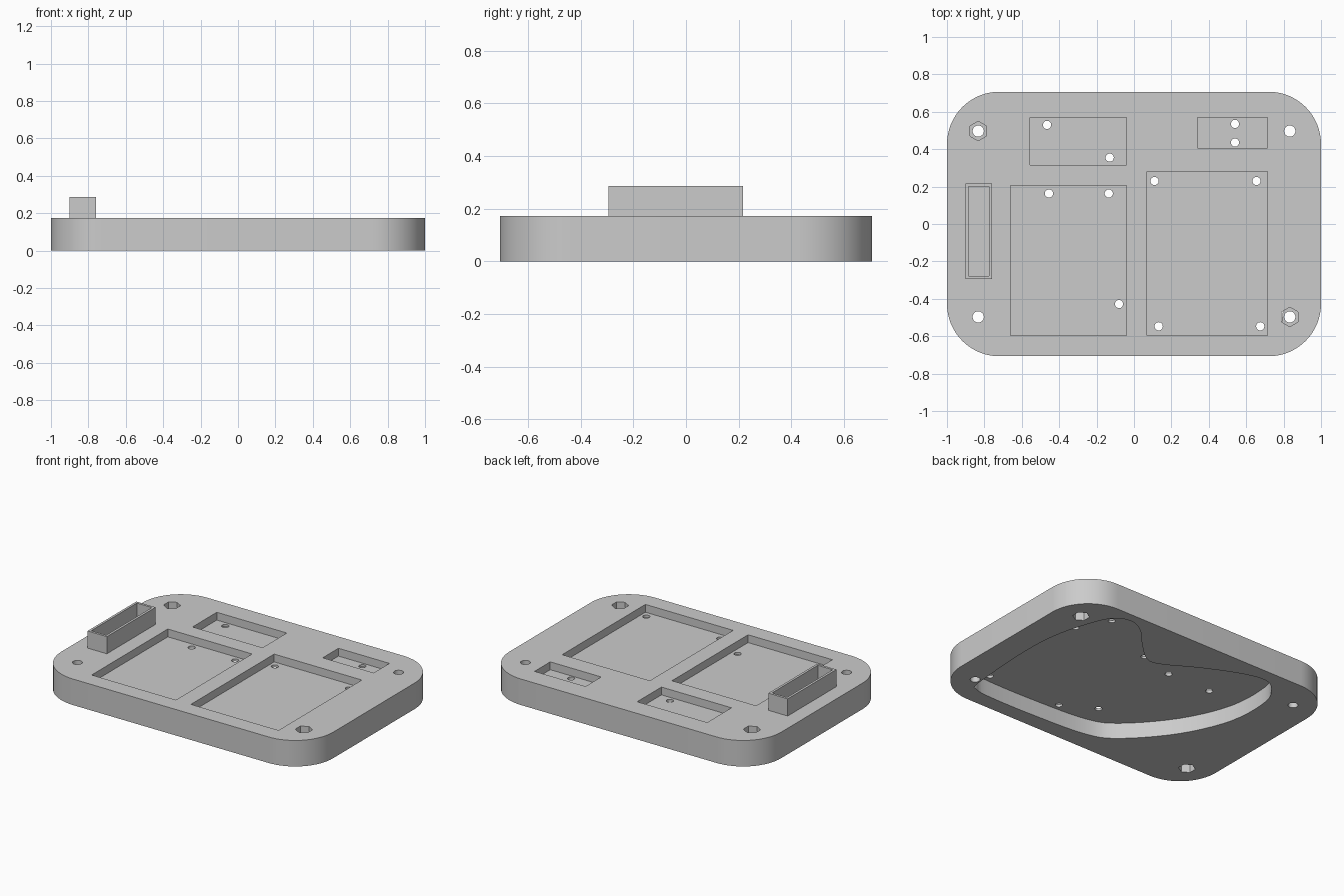
import bpy, bmesh, math
from mathutils import Vector

cube = bpy.data.objects.get("Cube")
if cube:
    bpy.data.objects.remove(cube, do_unlink=True)

TOP = 0.173          # plate thickness
POCKET = 0.121       # floor of the upper pockets
RECESS = 0.105       # ceiling of the underside recess
NUT = 0.07           # nut trap depth

grey = bpy.data.materials.new("matte_grey")
grey.use_nodes = True
grey.diffuse_color = (0.6, 0.6, 0.6, 1)
grey.node_tree.nodes["Principled BSDF"].inputs["Base Color"].default_value = (0.6, 0.6, 0.6, 1)


def prism(name, outline, z0, z1):
    """Extrude a flat outline from z0 to z1."""
    bm = bmesh.new()
    base = bm.faces.new([bm.verts.new((x, y, z0)) for x, y in outline])
    side = bmesh.ops.extrude_face_region(bm, geom=[base])
    verts = [v for v in side["geom"] if isinstance(v, bmesh.types.BMVert)]
    bmesh.ops.translate(bm, verts=verts, vec=(0, 0, z1 - z0))
    bmesh.ops.recalc_face_normals(bm, faces=bm.faces)
    mesh = bpy.data.meshes.new(name)
    bm.to_mesh(mesh)
    bm.free()
    mesh.materials.append(grey)
    obj = bpy.data.objects.new(name, mesh)
    bpy.context.collection.objects.link(obj)
    return obj


def rect(x0, x1, y0, y1):
    return [(x0, y0), (x1, y0), (x1, y1), (x0, y1)]


def ring(x, y, r, sides, turn=0.0):
    steps = [turn + 2 * math.pi * i / sides for i in range(sides)]
    return [(x + r * math.cos(a), y + r * math.sin(a)) for a in steps]


def rounded(hx, hy, r, steps=16):
    pts = []
    for q, (sx, sy) in enumerate([(1, 1), (-1, 1), (-1, -1), (1, -1)]):
        for i in range(steps + 1):
            a = math.pi / 2 * (q + i / steps)
            pts.append((sx * (hx - r) + r * math.cos(a), sy * (hy - r) + r * math.sin(a)))
    return pts


def smooth_loop(points, steps=5):
    """Closed Catmull-Rom curve through the points."""
    p = [Vector(q) for q in points]
    n, out = len(p), []
    for i in range(n):
        a, b, c, d = p[i - 1], p[i], p[(i + 1) % n], p[(i + 2) % n]
        for k in range(steps):
            t = k / steps
            out.append(tuple(0.5 * (2 * b + (c - a) * t + (2 * a - 5 * b + 4 * c - d) * t ** 2
                                    + (3 * b - a - 3 * c + d) * t ** 3)))
    return out


def cut(target, outline, z0, z1):
    cutter = prism("cutter", outline, z0, z1)
    cutter.hide_render = True
    mod = target.modifiers.new("cut", "BOOLEAN")
    mod.operation, mod.solver, mod.object = "DIFFERENCE", "EXACT", cutter
    bpy.context.view_layer.objects.active = target
    bpy.ops.object.modifier_apply(modifier=mod.name)
    bpy.data.objects.remove(cutter, do_unlink=True)


# Base plate with rounded corners
plate = prism("base_plate", rounded(1.0, 0.707, 0.28), 0, TOP)

# Freeform recess in the underside
recess = [(0.79, -0.52), (0.82, -0.1), (0.81, 0.18), (0.76, 0.4), (0.68, 0.59),
          (0.57, 0.647), (0.455, 0.6), (0.33, 0.47), (0.2, 0.36), (0.1, 0.362),
          (-0.11, 0.48), (-0.34, 0.585), (-0.51, 0.622), (-0.61, 0.56), (-0.68, 0.42),
          (-0.67, 0.12), (-0.53, -0.2), (-0.29, -0.48), (-0.09, -0.573), (0.32, -0.6),
          (0.64, -0.6), (0.75, -0.58)]
cut(plate, smooth_loop(recess), -0.1, RECESS)

# Board pockets in the top
for box in [(-0.66, -0.04, -0.595, 0.205), (0.07, 0.715, -0.595, 0.28),
            (-0.555, -0.04, 0.315, 0.57), (0.34, 0.715, 0.405, 0.57)]:
    cut(plate, rect(*box), POCKET, TOP + 0.1)

# Small screw holes through the pocket floors
for x, y in [(-0.465, 0.53), (-0.13, 0.355), (0.54, 0.535), (0.54, 0.435),
             (-0.455, 0.163), (-0.135, 0.163), (-0.08, -0.428),
             (0.11, 0.23), (0.655, 0.23), (0.132, -0.547), (0.675, -0.547)]:
    cut(plate, ring(x, y, 0.022, 24), -0.1, TOP + 0.1)

# Corner bolt holes, nut traps alternating between top and underside
for sx in (-1, 1):
    for sy in (-1, 1):
        x, y = sx * 0.833, sy * 0.497
        cut(plate, ring(x, y, 0.03, 32), -0.1, TOP + 0.1)
        span = (-0.1, NUT) if sx == sy else (TOP - NUT, TOP + 0.1)
        cut(plate, ring(x, y, 0.052, 6, math.pi / 2), *span)

# Open-topped socket wall standing on the plate
socket = prism("socket_wall", rect(-0.9, -0.758, -0.295, 0.217), TOP - 0.005, 0.287)
cut(socket, rect(-0.884, -0.774, -0.279, 0.201), 0, 0.4)

# Smooth the curved walls, keep edges crisp
bpy.ops.object.select_all(action="DESELECT")
plate.select_set(True)
bpy.context.view_layer.objects.active = plate
bpy.ops.object.shade_smooth_by_angle(angle=math.radians(30))
